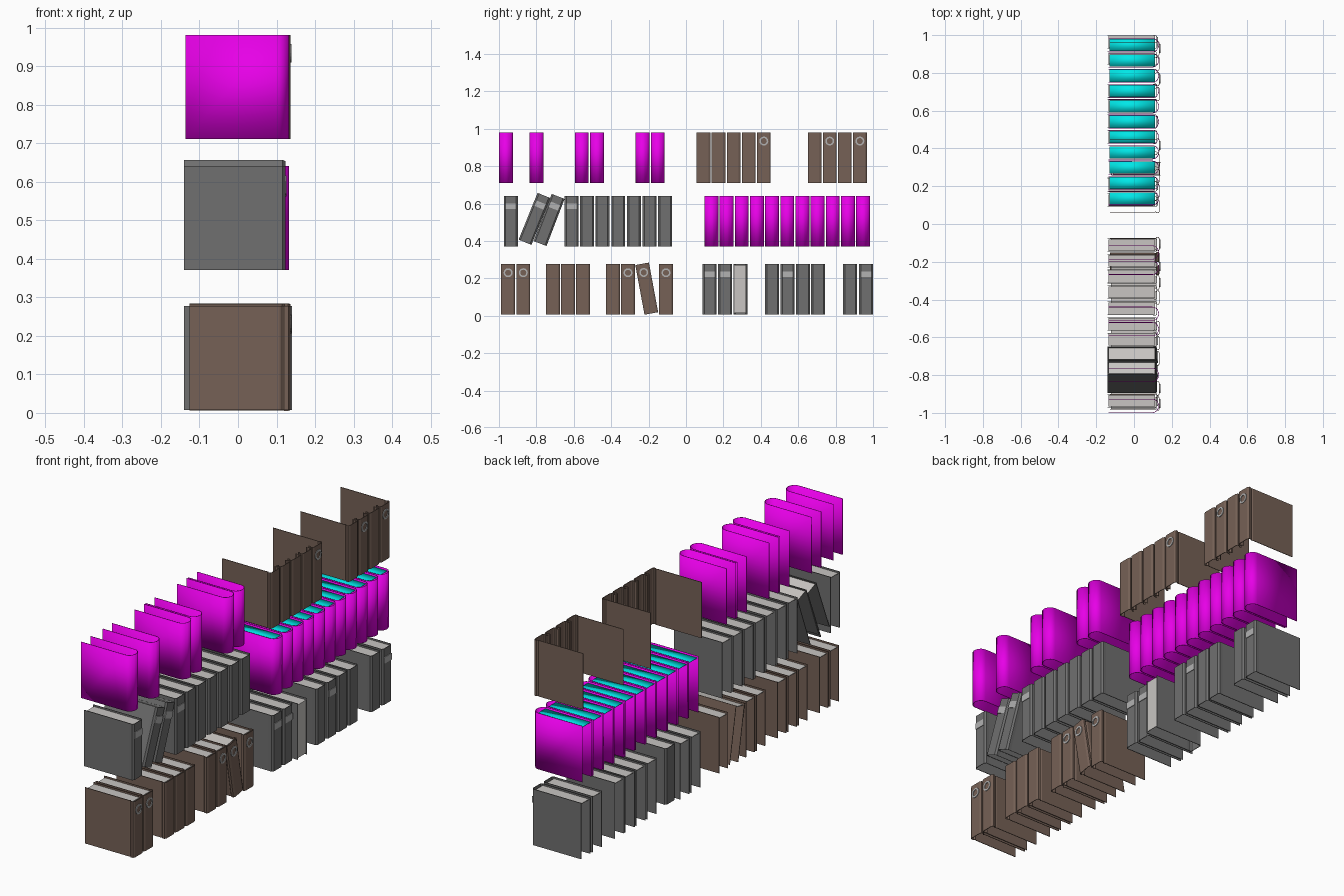
import bpy, bmesh, math

if "Cube" in bpy.data.objects:
    bpy.data.objects.remove(bpy.data.objects["Cube"])


def material(name, rgb):
    m = bpy.data.materials.new(name)
    m.diffuse_color = (*rgb, 1)
    m.use_nodes = True
    m.node_tree.nodes["Principled BSDF"].inputs["Base Color"].default_value = m.diffuse_color
    return m


MAGENTA = material("magenta cover", (0.8, 0.0, 0.8))
CYAN = material("cyan pages", (0.0, 0.8, 0.8))
BROWN = material("brown cover", (0.18, 0.12, 0.093))
GREY = material("grey cover", (0.16, 0.16, 0.16))
PAPER = material("paper", (0.58, 0.56, 0.54))
LABEL = material("label grey", (0.45, 0.45, 0.45))

H = 0.27          # book height
W = 0.037         # half thickness

# Half spine sections (x, y) from the cover edge to the middle of the spine
KINDS = {
    "magenta": dict(cover=MAGENTA, pages=CYAN, back=-0.136,
                    spine=[(0.098 + 0.034 * math.sin(a), W * math.cos(a))
                           for a in [math.pi / 2 * i / 5 for i in range(5)]] + [(0.132, 0.006)]),
    "brown": dict(cover=BROWN, pages=PAPER, back=-0.126,
                  spine=[(0.108, 0.034), (0.114, 0.031), (0.120, 0.037), (0.131, 0.037), (0.136, 0.027)]),
    "grey": dict(cover=GREY, pages=PAPER, back=-0.140,
                 spine=[(0.100, 0.036), (0.116, 0.037), (0.123, 0.028)]),
}
smooth_books = []


def book(name, kind, y, z, mark=False, lean=0, left=True, right=True, pages=True, flip=False):
    """Folded cover, page top and optional spine mark; z is the book's centre."""
    k = KINDS[kind]
    half = k["spine"]
    prof = [(x, -w) for x, w in half] + [(x, w) for x, w in reversed(half)]
    if left:
        prof.insert(0, (k["back"], -half[0][1]))
    if right:
        prof.append((k["back"], half[0][1]))
    bm = bmesh.new()

    def face(pts, mat):
        f = bm.faces.new([bm.verts.new(p) for p in pts])
        f.material_index = mat

    # cover ribbon
    low = [bm.verts.new((x, w, -H / 2)) for x, w in prof]
    top = [bm.verts.new((x, w, H / 2)) for x, w in prof]
    for i in range(len(prof) - 1):
        bm.faces.new((low[i], low[i + 1], top[i + 1], top[i]))
    # top of the page block
    b, e, w, t = k["back"] + 0.005, half[0][0] + 0.012, half[0][1] - 0.005, H / 2 - 0.007
    if pages:
        face([(b, -w, t), (e, -w, t), (e, w, t), (b, w, t)], 1)
    # page edge of a book turned around
    if flip:
        face([(b, w, -t), (b, w, t), (b, -w, t), (b, -w, -t)], 1)
    # spine mark: ring on brown books, label on grey books
    sx = half[-1][0] + 0.003
    if mark and kind == "brown":
        n, c = 16, 0.088
        for i in range(n):
            a0, a1 = 2 * math.pi * i / n, 2 * math.pi * (i + 1) / n
            face([(sx, r * math.cos(a), c + r * math.sin(a))
                  for r, a in ((0.016, a0), (0.024, a0), (0.024, a1), (0.016, a1))], 2)
    elif mark:
        face([(sx, -0.028, 0.064), (sx, 0.028, 0.064), (sx, 0.028, 0.095), (sx, -0.028, 0.095)], 2)
    me = bpy.data.meshes.new(name)
    bm.to_mesh(me)
    bm.free()
    for m in (k["cover"], k["pages"], LABEL):
        me.materials.append(m)
    ob = bpy.data.objects.new(name, me)
    bpy.context.collection.objects.link(ob)
    ob.location = (0, y, z)
    ob.rotation_euler = (-math.radians(lean), 0, math.pi if flip else 0)
    s = ob.modifiers.new("thickness", "SOLIDIFY")
    s.thickness = 0.003
    s.offset = -1
    if kind == "magenta":
        smooth_books.append(ob)


LOW, MID, TOP = 0.142, 0.506, 0.846

# Bottom shelf, brown books
for i, (y, mark) in enumerate([(-0.951, 1), (-0.87, 1), (-0.711, 0), (-0.631, 0), (-0.551, 0),
                               (-0.39, 0), (-0.31, 1), (-0.107, 1)]):
    book(f"brown_book_low_{i}", "brown", y, LOW, mark)
book("brown_book_leaning", "brown", -0.21, LOW + 0.003, True, lean=-10.5)

# Bottom shelf, grey books with one turned around
for i, (y, mark) in enumerate([(0.126, 1), (0.209, 1), (0.46, 0), (0.543, 1), (0.626, 0),
                               (0.706, 0), (0.877, 0), (0.963, 1)]):
    book(f"grey_book_low_{i}", "grey", y, LOW, mark)
book("grey_book_turned", "grey", 0.291, LOW, flip=True)

# Middle shelf, grey books
for i, (y, mark) in enumerate([(-0.936, 1), (-0.612, 1), (-0.529, 0), (-0.447, 0), (-0.362, 0),
                               (-0.278, 0), (-0.195, 0), (-0.112, 0)]):
    book(f"grey_book_mid_{i}", "grey", y, MID, mark)
book("grey_book_leaning_a", "grey", -0.81, 0.518, True, lean=22)
book("grey_book_leaning_b", "grey", -0.732, 0.512, True, lean=21)

# Middle shelf, magenta books
for i in range(11):
    book(f"magenta_book_mid_{i}", "magenta", 0.136 + 0.0811 * i, MID)

# Top shelf, magenta covers without pages
for i, y in enumerate([-0.963, -0.799, -0.557, -0.475, -0.232, -0.151]):
    book(f"magenta_book_top_{i}", "magenta", y, TOP, pages=False)

# Top shelf, rows of brown spines with covers only at the row ends
for row, (start, count, marks) in enumerate([(0.094, 5, (4,)), (0.688, 4, (1, 3))]):
    for i in range(count):
        book(f"brown_spine_row{row}_{i}", "brown", start + 0.0805 * i, TOP, i in marks,
             left=i == 0, right=i == count - 1, pages=False)

# Smooth the rounded magenta spines
for ob in smooth_books:
    ob.select_set(True)
bpy.context.view_layer.objects.active = smooth_books[0]
bpy.ops.object.shade_smooth_by_angle(angle=math.radians(35))
